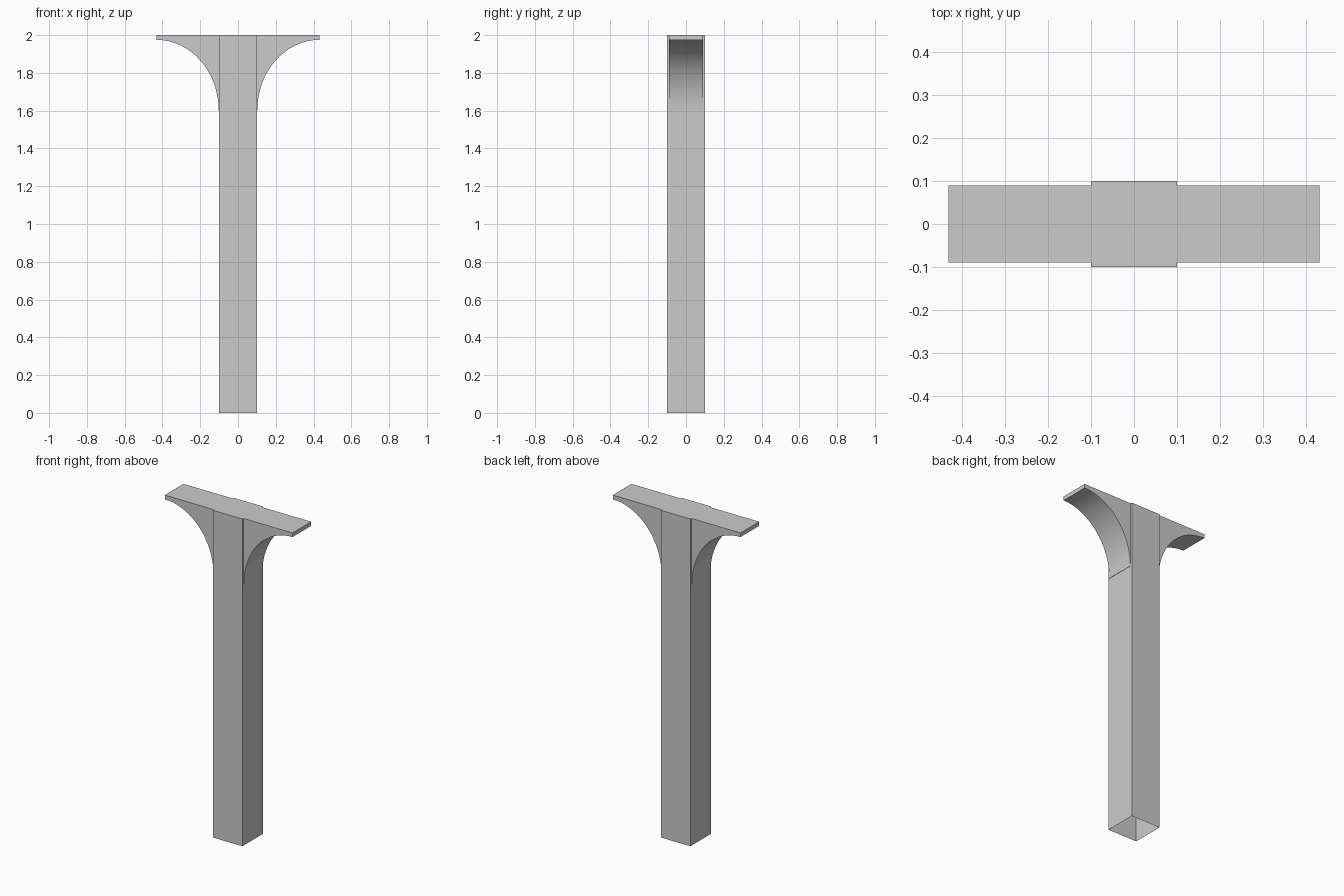
import bpy
import bmesh
from math import sin, cos, pi, radians

cube = bpy.data.objects.get("Cube")
if cube:
    bpy.data.objects.remove(cube, do_unlink=True)

GREY = (0.6, 0.6, 0.6, 1)
grey = bpy.data.materials.new("plain grey")
grey.use_nodes = True
grey.diffuse_color = GREY
grey.node_tree.nodes["Principled BSDF"].inputs["Base Color"].default_value = GREY

HALF = 0.1       # half width of the post
DEPTH = 0.09     # half depth of the brackets
REACH = 0.432    # outer end of the brackets
TOP = 2.0
SPRING = 1.6     # where the bracket curve starts
LIP = 1.975      # underside of the bracket tip
STEPS = 16


def add_object(name, bm):
    mesh = bpy.data.meshes.new(name)
    bm.to_mesh(mesh)
    bm.free()
    mesh.materials.append(grey)
    obj = bpy.data.objects.new(name, mesh)
    bpy.context.collection.objects.link(obj)
    return obj


# Square post, open at the foot
bm = bmesh.new()
bmesh.ops.create_cube(bm, size=1)
for v in bm.verts:
    v.co = (v.co.x * 2 * HALF, v.co.y * 2 * HALF, (v.co.z + 0.5) * TOP)
foot = [f for f in bm.faces if f.normal.z < -0.5]
bmesh.ops.delete(bm, geom=foot, context="FACES_ONLY")
add_object("post", bm)


def bracket(name, side):
    """Curved bracket: an arched profile extruded through its depth."""
    profile = [(HALF, TOP), (HALF, SPRING)]
    for i in range(STEPS + 1):
        a = pi / 2 * i / STEPS
        profile.append((REACH - (REACH - HALF - 0.002) * cos(a),
                        SPRING + (LIP - SPRING) * sin(a)))
    profile.append((REACH, TOP))
    bm = bmesh.new()
    front = bm.faces.new([bm.verts.new((side * x, -DEPTH, z)) for x, z in profile])
    back = bmesh.ops.extrude_face_region(bm, geom=[front], use_keep_orig=True)["geom"]
    for v in back:
        if isinstance(v, bmesh.types.BMVert):
            v.co.y = DEPTH
    bmesh.ops.recalc_face_normals(bm, faces=bm.faces)
    # The side against the post stays open
    joint = [f for f in bm.faces if all(abs(abs(v.co.x) - HALF) < 0.0001 for v in f.verts)]
    bmesh.ops.delete(bm, geom=joint, context="FACES_ONLY")
    obj = add_object(name, bm)
    bpy.ops.object.select_all(action="DESELECT")
    obj.select_set(True)
    bpy.context.view_layer.objects.active = obj
    bpy.ops.object.shade_smooth_by_angle(angle=radians(30))


bracket("left_bracket", 1)
bracket("right_bracket", -1)
